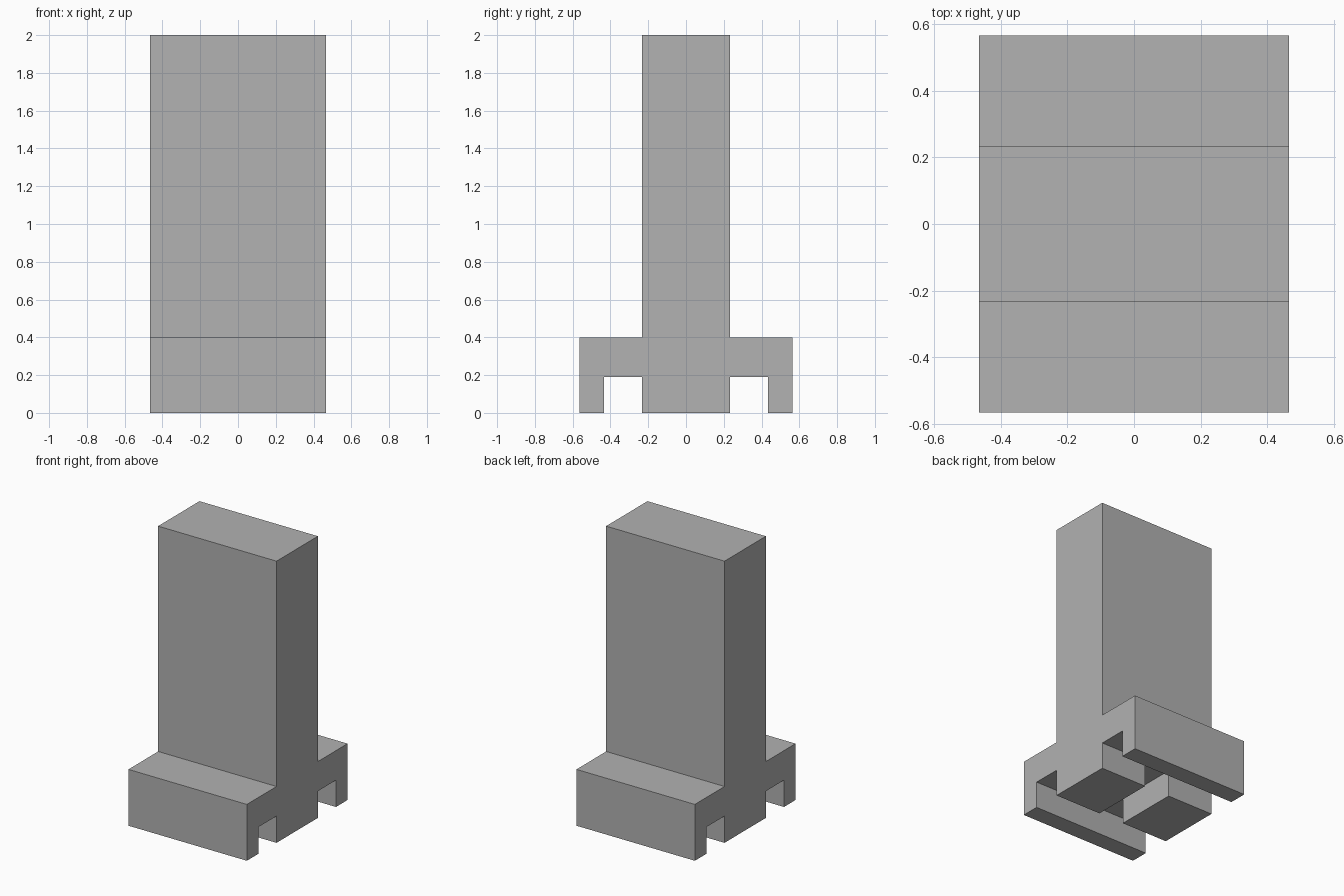
import bpy
import bmesh

cube = bpy.data.objects.get("Cube")
if cube:
    bpy.data.objects.remove(cube, do_unlink=True)

HALF_WIDTH = 0.465
CEILING = 0.19

grey = bpy.data.materials.new("plain grey")
grey.use_nodes = True
colour = (0.445, 0.445, 0.445, 1)
grey.diffuse_color = colour
grey.node_tree.nodes["Principled BSDF"].inputs["Base Color"].default_value = colour


def extrude_profile(name, points, half_width):
    """Extrude a closed (y, z) outline along x, centred on x = 0."""
    bm = bmesh.new()
    face = bm.faces.new([bm.verts.new((-half_width, y, z)) for y, z in points])
    grown = bmesh.ops.extrude_face_region(bm, geom=[face])["geom"]
    verts = [v for v in grown if isinstance(v, bmesh.types.BMVert)]
    bmesh.ops.translate(bm, verts=verts, vec=(2 * half_width, 0, 0))
    bmesh.ops.recalc_face_normals(bm, faces=bm.faces)
    mesh = bpy.data.meshes.new(name)
    bm.to_mesh(mesh)
    bm.free()
    mesh.materials.append(grey)
    obj = bpy.data.objects.new(name, mesh)
    bpy.context.collection.objects.link(obj)
    return obj


# Upright slab with a hooked foot on each side
half = [(0.232, 0), (0.232, CEILING), (0.435, CEILING), (0.435, 0),
        (0.565, 0), (0.565, 0.4), (0.232, 0.4), (0.232, 2)]
outline = half + [(-y, z) for y, z in reversed(half)]
body = extrude_profile("footed_slab", outline, HALF_WIDTH)

# Channel under the middle of the slab, between the two feet
channel = [(-0.33, -0.1), (0.33, -0.1), (0.33, CEILING), (-0.33, CEILING)]
cutter = extrude_profile("channel_cutter", channel, 0.1)
cutter.hide_render = True
cutter.hide_viewport = True

cut = body.modifiers.new("channel", 'BOOLEAN')
cut.operation = 'DIFFERENCE'
cut.solver = 'EXACT'
cut.object = cutter
